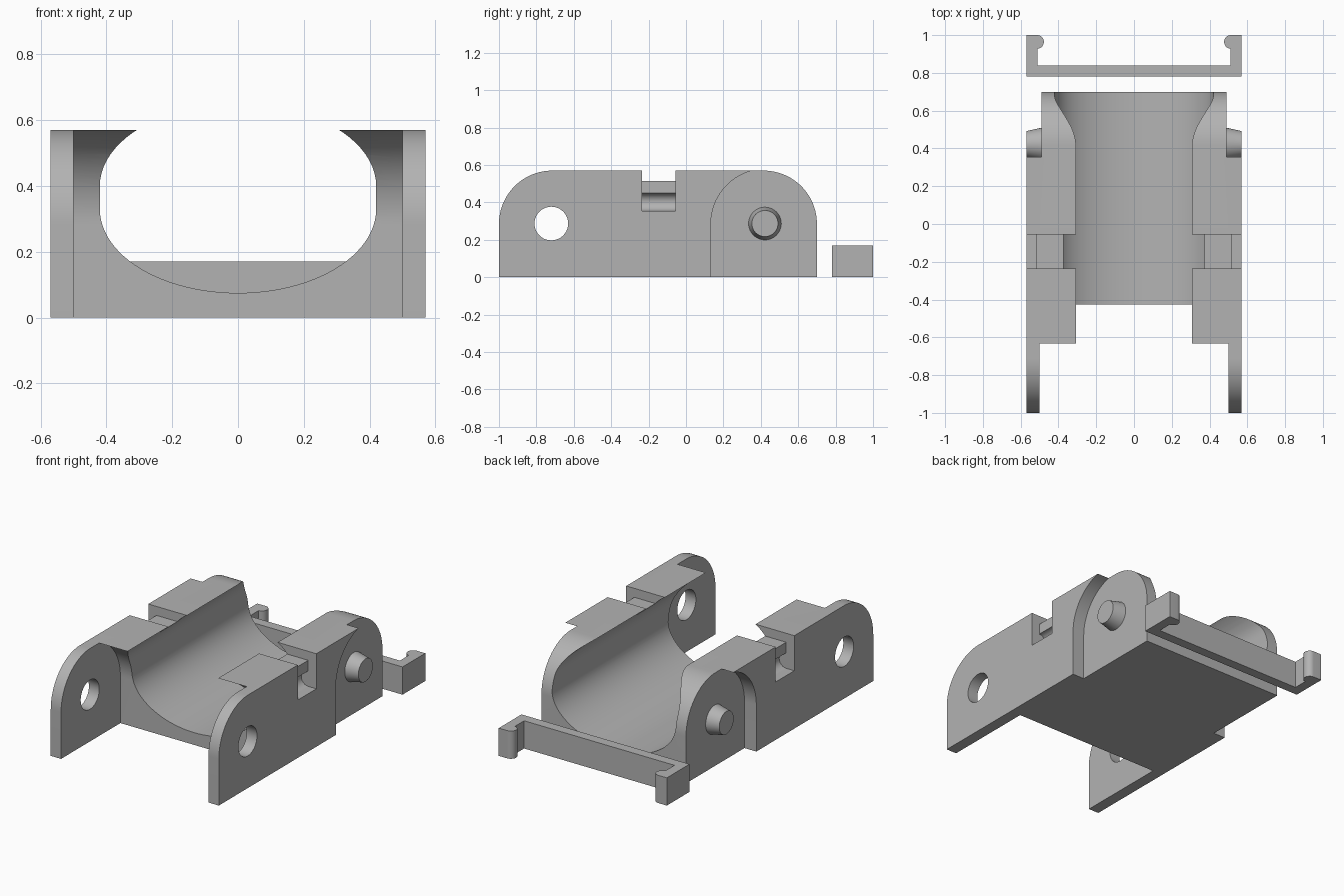
import bpy, bmesh
from math import sin, cos, pi, radians

cube = bpy.data.objects.get("Cube")
if cube:
    bpy.data.objects.remove(cube, do_unlink=True)

grey = bpy.data.materials.new("plain grey")
grey.use_nodes = True
COLOR = (0.45, 0.45, 0.45, 1)
grey.diffuse_color = COLOR
grey.node_tree.nodes["Principled BSDF"].inputs["Base Color"].default_value = COLOR

W, H, R = 0.57, 0.57, 0.285   # half width, height, end radius / pivot height


def arc(cx, cy, rx, ry, a0, a1, n=24):
    return [(cx + rx * cos(radians(a0 + (a1 - a0) * i / n)),
             cy + ry * sin(radians(a0 + (a1 - a0) * i / n))) for i in range(n + 1)]


def circle(cx, cy, r, n=40):
    return arc(cx, cy, r, r, 0, 360, n)[:-1]


def prism(name, pts, axis, a, b, end_pts=None):
    """Extrude a profile from a to b; pts are (y,z), (x,z) or (x,y) for axis X, Y or Z."""
    place = {"X": lambda u, v, t: (t, u, v), "Y": lambda u, v, t: (u, t, v),
             "Z": lambda u, v, t: (u, v, t)}[axis]
    bm = bmesh.new()
    lo = [bm.verts.new(place(*p, a)) for p in pts]
    hi = [bm.verts.new(place(*p, b)) for p in (end_pts or pts)]
    bm.faces.new(lo)
    bm.faces.new(hi)
    for i in range(len(pts)):
        j = (i + 1) % len(pts)
        bm.faces.new((lo[i], lo[j], hi[j], hi[i]))
    bmesh.ops.recalc_face_normals(bm, faces=bm.faces)
    me = bpy.data.meshes.new(name)
    bm.to_mesh(me)
    bm.free()
    me.materials.append(grey)
    ob = bpy.data.objects.new(name, me)
    bpy.context.collection.objects.link(ob)
    return ob


def box(name, x0, x1, y0, y1, z0, z1):
    return prism(name, [(x0, y0), (x1, y0), (x1, y1), (x0, y1)], "Z", z0, z1)


def activate(ob):
    bpy.ops.object.select_all(action="DESELECT")
    ob.select_set(True)
    bpy.context.view_layer.objects.active = ob


def combine(ob, other, operation="DIFFERENCE"):
    activate(ob)
    mod = ob.modifiers.new("bool", "BOOLEAN")
    mod.operation, mod.solver, mod.object = operation, "EXACT", other
    bpy.ops.object.modifier_apply(modifier=mod.name)
    bpy.data.objects.remove(other, do_unlink=True)


def smooth(ob):
    activate(ob)
    bpy.ops.object.shade_smooth_by_angle(angle=radians(30))


# Link body: side outline with rounded upper ends
outline = ([(-1, 0), (0.7, 0)] + arc(0.415, R, R, R, 0, 90)
           + arc(-0.715, R, R, R, 90, 180))
body = prism("link_body", outline, "X", -W, W)

# Swing clearance between the front ears
combine(body, prism("front_clearance",
                    [(-1.2, -0.1), (-0.425, -0.1)] + arc(-0.725, R, 0.3, 0.3, 0, 90)
                    + [(-1.2, R + 0.3)], "X", -0.5, 0.5))

# Round trough along the middle
trough = arc(0, 0.4, 0.42, 0.25, 0, 180, 40) + arc(0, 0.33, 0.42, 0.255, 180, 360, 48)
combine(body, prism("trough_cutter", trough, "Y", -1.2, 0.9))

# Pivot holes in the front ears
combine(body, prism("hole_cutter", circle(-0.72, 0.287, 0.09), "X", -0.7, 0.7))

# Slot over the top for the clip bridge
NY0, NY1 = -0.235, -0.055
combine(body, box("bridge_slot", -0.7, 0.7, NY0, NY1, 0.515, 0.7))

for s in (-1, 1):
    # Outer recess beside each rear ear
    combine(body, prism("rear_recess",
                        [(0.9, -0.1), (0.133, -0.1)] + arc(0.427, R, 0.294, 0.294, 180, 90)
                        + [(0.9, R + 0.294)], "X", s * 0.49, s * 0.7))
    # Clip arm slot with a round pocket for the hook
    combine(body, box("arm_slot", s * 0.515, s * 0.7, NY0, NY1, 0.355, 0.7))
    combine(body, prism("hook_pocket", circle(s * 0.515, 0.4025, 0.0474, 24),
                        "Y", NY0, NY1))
smooth(body)

# Tapered pivot pins on the rear ears
for s, side in ((1, "left"), (-1, "right")):
    pin = prism(side + "_pivot_pin", circle(0.422, 0.287, 0.088), "X",
                s * 0.488, s * W, circle(0.422, 0.287, 0.07))
    smooth(pin)

# Separate snap clip: bridge, two arms and rounded hooks in one profile
half = ([(W, 0.78), (W, 1.0)] + arc(0.513, 0.964, 0.036, 0.036, 90, 265, 16)
        + [(0.51, 0.84)])
clip_profile = half + [(-x, y) for x, y in reversed(half)]
smooth(prism("snap_clip", clip_profile, "Z", 0, 0.17))
